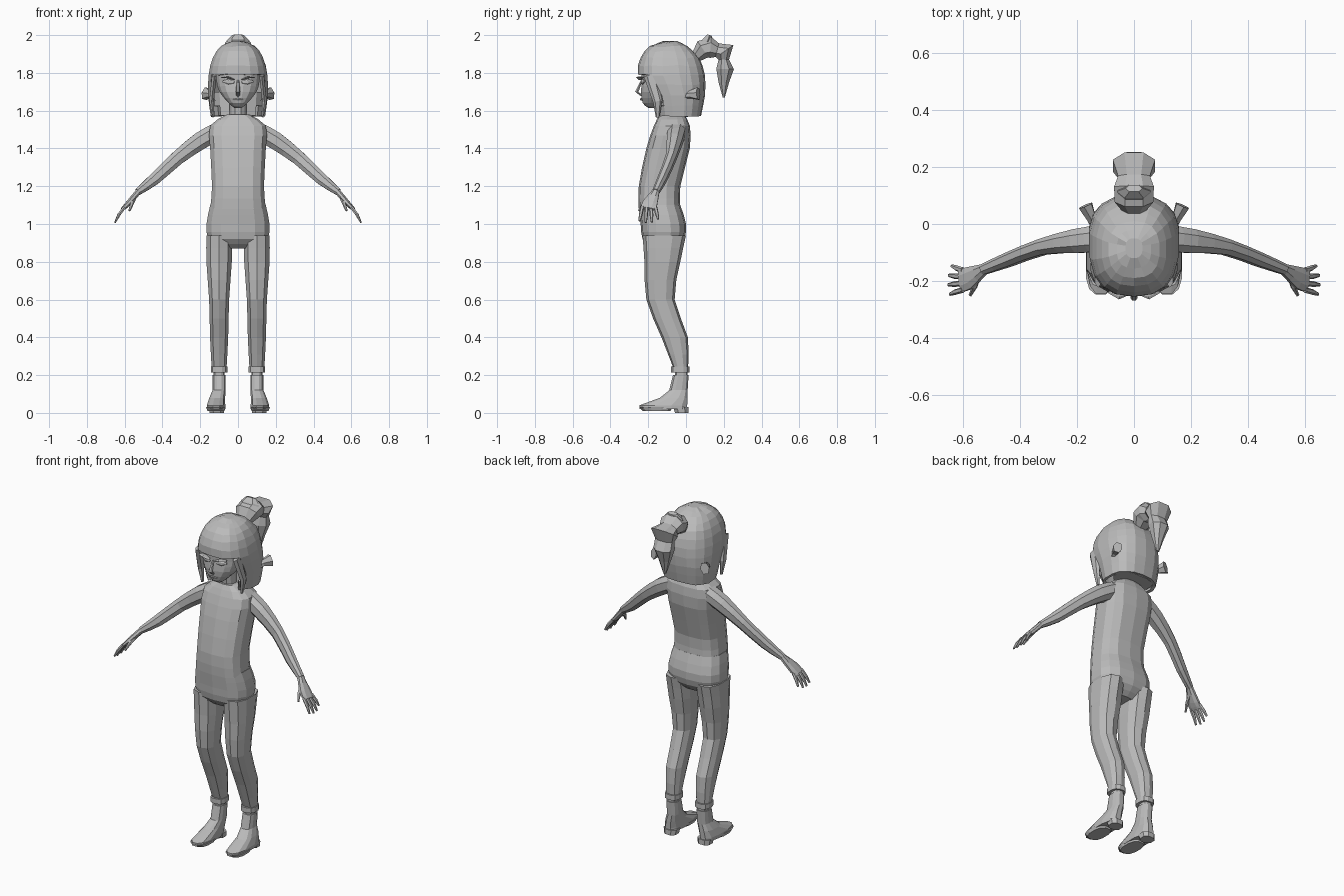
import bpy, bmesh, math, random
from mathutils import Vector

random.seed(4)
if "Cube" in bpy.data.objects:
    bpy.data.objects.remove(bpy.data.objects["Cube"])

clay = bpy.data.materials.new("clay grey")
clay.use_nodes = True
clay.diffuse_color = (.5, .5, .5, 1)
clay.node_tree.nodes["Principled BSDF"].inputs["Base Color"].default_value = clay.diffuse_color


def finish(name, rings, mirror):
    """Bridge the point rings into a capped, flat-shaded mesh."""
    bm = bmesh.new()
    loops = [[bm.verts.new(point) for point in ring] for ring in rings]
    for lower, upper in zip(loops, loops[1:]):
        for i in range(len(lower)):
            bm.faces.new((lower[i - 1], lower[i], upper[i], upper[i - 1]))
    bm.faces.new(loops[0])
    bm.faces.new(loops[-1])
    bmesh.ops.recalc_face_normals(bm, faces=bm.faces)
    mesh = bpy.data.meshes.new(name)
    bm.to_mesh(mesh)
    bm.free()
    mesh.materials.append(clay)
    obj = bpy.data.objects.new(name, mesh)
    bpy.context.collection.objects.link(obj)
    if mirror:
        obj.modifiers.new("Mirror", "MIRROR").use_mirror_merge = False
    return obj


def outline(sides, power):
    """Rounded-square cross-section of unit radius."""
    for i in range(sides):
        angle = math.tau * (i + .5) / sides
        c, s = math.cos(angle), math.sin(angle)
        yield math.copysign(abs(c) ** power, c), math.copysign(abs(s) ** power, s)


def refine(keys):
    """Insert a smooth in-between after every key."""
    padded = [keys[0] * 2 - keys[1], *keys, keys[-1] * 2 - keys[-2]]
    result = []
    for before, start, end, after in zip(padded, padded[1:], padded[2:], padded[3:]):
        result += [start, ((start + end) * 9 - before - after) / 16]
    return result + [keys[-1]]


def level(z, front, back, half, x=0):
    return Vector((z, front, back, half, x))


def joint(x, y, z, thick, wide):
    return Vector((x, y, z, thick, wide))


def stack(name, *levels, sides=12, power=.8, mirror=False, smooth=True, jitter=0):
    """Pile up horizontal cross-sections."""
    rings = []
    for z, front, back, half, x in refine(levels) if smooth else levels:
        rings.append([(x + half * u,
                       (front + back) / 2 + (back - front) / 2 * v,
                       z + random.uniform(-jitter, jitter))
                      for u, v in outline(sides, power)])
    return finish(name, rings, mirror)


def tube(name, *joints, sides=8, across="Y", mirror=False, smooth=False):
    """Sweep cross-sections square to a path; width runs along one axis."""
    path = refine(joints) if smooth else joints
    points = [key.to_3d() for key in path]
    axis = Vector((across == "X", across == "Y", 0))
    rings = []
    for i, key in enumerate(path):
        along = (points[min(i + 1, len(points) - 1)] - points[max(i - 1, 0)]).normalized()
        side = (axis - axis.dot(along) * along).normalized()
        up = along.cross(side)
        rings.append([points[i] + up * key[3] * u + side * key[4] * v
                      for u, v in outline(sides, .9)])
    return finish(name, rings, mirror)


# Shirt and trousers
stack("shirt",
      level(z=1.08, front=-.25, back=-.03, half=.15),
      level(z=1.2, front=-.25, back=-.03, half=.14),
      level(z=1.4, front=-.21, back=.02, half=.15),
      level(z=1.52, front=-.17, back=.02, half=.15),
      level(z=1.58, front=-.14, back=-.01, half=.06), sides=14, power=.7)
stack("trouser_hips",
      level(z=.87, front=-.18, back=-.06, half=.1),
      level(z=.92, front=-.23, back=-.01, half=.16),
      level(z=1, front=-.24, back=0, half=.17),
      level(z=1.1, front=-.25, back=-.03, half=.15), sides=14, power=.75)
stack("trouser_legs",
      level(z=.94, front=-.23, back=0, half=.07, x=.1),
      level(z=.8, front=-.22, back=-.03, half=.07, x=.1),
      level(z=.6, front=-.21, back=-.06, half=.055, x=.1),
      level(z=.4, front=-.13, back=.01, half=.05, x=.1),
      level(z=.22, front=-.06, back=.01, half=.04, x=.1), sides=10, mirror=True)
stack("trouser_cuffs",
      level(z=.215, front=-.08, back=.02, half=.045, x=.1),
      level(z=.245, front=-.08, back=.02, half=.045, x=.1), mirror=True, smooth=False)

# Boots with socks, soles and heels
stack("socks",
      level(z=.18, front=-.06, back=.01, half=.03, x=.1),
      level(z=.23, front=-.06, back=.01, half=.03, x=.1), mirror=True, smooth=False)
stack("boot_uppers",
      level(z=.02, front=-.25, back=.01, half=.05, x=.116),
      level(z=.04, front=-.25, back=.01, half=.05, x=.116),
      level(z=.08, front=-.14, back=.01, half=.043, x=.11),
      level(z=.12, front=-.09, back=.01, half=.036, x=.1),
      level(z=.2, front=-.07, back=.015, half=.036, x=.1), mirror=True, smooth=False)
stack("boot_soles",
      level(z=.01, front=-.23, back=-.08, half=.046, x=.117),
      level(z=.03, front=-.25, back=-.07, half=.053, x=.117), mirror=True, smooth=False)
stack("boot_heels",
      level(z=0, front=-.06, back=.015, half=.04, x=.112),
      level(z=.03, front=-.07, back=.015, half=.044, x=.112), sides=8, mirror=True, smooth=False)

# Arms, palms, fingers and thumbs
tube("arms",
     joint(x=.11, y=-.05, z=1.49, thick=.05, wide=.05),
     joint(x=.2, y=-.06, z=1.44, thick=.05, wide=.045),
     joint(x=.32, y=-.08, z=1.35, thick=.04, wide=.03),
     joint(x=.44, y=-.125, z=1.24, thick=.034, wide=.026),
     joint(x=.53, y=-.16, z=1.17, thick=.02, wide=.02), mirror=True, smooth=True)
tube("palms",
     joint(x=.52, y=-.155, z=1.18, thick=.017, wide=.017),
     joint(x=.58, y=-.19, z=1.11, thick=.015, wide=.042),
     joint(x=.61, y=-.2, z=1.08, thick=.01, wide=.04), mirror=True, smooth=True)
fingers = {"little": .8, "ring": 1, "middle": 1.03, "index": .93}
for i, (finger, reach) in enumerate(fingers.items()):
    lean = .01 * (1.5 - i)
    y = -.197 + 2.3 * lean
    tube(finger + "_fingers",
         joint(x=.6, y=y, z=1.09, thick=.01, wide=.01),
         joint(x=.6 + .03 * reach, y=y + lean / 2, z=1.09 - .04 * reach, thick=.009, wide=.01),
         joint(x=.6 + .05 * reach, y=y + lean, z=1.09 - .08 * reach, thick=.005, wide=.006),
         sides=6, mirror=True)
tube("thumbs",
     joint(x=.55, y=-.18, z=1.14, thick=.013, wide=.013),
     joint(x=.56, y=-.22, z=1.11, thick=.01, wide=.01),
     joint(x=.575, y=-.25, z=1.07, thick=.005, wide=.006), sides=6, across="X", mirror=True)

# Neck, face and features
stack("neck",
      level(z=1.54, front=-.14, back=0, half=.06),
      level(z=1.58, front=-.13, back=-.01, half=.045),
      level(z=1.68, front=-.14, back=-.01, half=.045), smooth=False)
stack("face",
      level(z=1.615, front=-.2, back=-.15, half=.02),
      level(z=1.64, front=-.23, back=-.12, half=.05),
      level(z=1.7, front=-.24, back=-.05, half=.1),
      level(z=1.76, front=-.235, back=-.02, half=.116),
      level(z=1.83, front=-.24, back=-.02, half=.115), sides=16, power=.85)
tube("nose",
     joint(x=0, y=-.235, z=1.76, thick=.005, wide=.006),
     joint(x=0, y=-.26, z=1.7, thick=.01, wide=.012),
     joint(x=0, y=-.235, z=1.68, thick=.006, wide=.01), sides=6, across="X")
tube("lips",
     joint(x=-.026, y=-.23, z=1.658, thick=.003, wide=.003),
     joint(x=0, y=-.237, z=1.66, thick=.008, wide=.007),
     joint(x=.026, y=-.23, z=1.658, thick=.003, wide=.003), sides=6)
tube("eyes",
     joint(x=.02, y=-.235, z=1.75, thick=.005, wide=.004),
     joint(x=.05, y=-.23, z=1.753, thick=.015, wide=.01),
     joint(x=.08, y=-.22, z=1.755, thick=.005, wide=.004), mirror=True)
tube("eyelashes",
     joint(x=.02, y=-.24, z=1.764, thick=.003, wide=.01),
     joint(x=.05, y=-.245, z=1.776, thick=.005, wide=.02),
     joint(x=.085, y=-.23, z=1.775, thick=.003, wide=.014), sides=6, mirror=True)

# Hair: a thick shell, open underneath and in front of the face
hair = stack("hair",
             level(z=1.57, front=-.16, back=.08, half=.145),
             level(z=1.68, front=-.19, back=.1, half=.16),
             level(z=1.79, front=-.255, back=.1, half=.157),
             level(z=1.88, front=-.24, back=.07, half=.134),
             level(z=1.94, front=-.19, back=.01, half=.09),
             level(z=1.966, front=-.12, back=-.05, half=.03), sides=18, jitter=.004)
bm = bmesh.new()
bm.from_mesh(hair.data)
opening = []
for face in bm.faces:
    x, y, z = face.calc_center_median()
    underside = abs(face.normal.z) > .9 and z < 1.6
    if underside or (z < 1.78 and y < -.13 and abs(x) < .135):
        opening.append(face)
bmesh.ops.delete(bm, geom=opening, context="FACES")
bm.to_mesh(hair.data)
bm.free()
shell = hair.modifiers.new("Thickness", "SOLIDIFY")
shell.thickness = .018
stack("hair_nape",
      level(z=1.575, front=-.08, back=.06, half=.12),
      level(z=1.7, front=-.08, back=.07, half=.13), smooth=False)
tube("front_locks",
     joint(x=.125, y=-.19, z=1.79, thick=.014, wide=.035),
     joint(x=.14, y=-.15, z=1.65, thick=.014, wide=.025),
     joint(x=.13, y=-.15, z=1.565, thick=.006, wide=.01), sides=6, mirror=True)
tube("side_tufts",
     joint(x=.14, y=0, z=1.675, thick=.016, wide=.016),
     joint(x=.15, y=.02, z=1.685, thick=.02, wide=.018),
     joint(x=.17, y=.065, z=1.69, thick=.036, wide=.026), sides=6, mirror=True)

# Ponytail: bun, pinch, swell and tapering tip
tube("ponytail",
     joint(x=0, y=.05, z=1.88, thick=.03, wide=.04),
     joint(x=0, y=.09, z=1.925, thick=.055, wide=.073),
     joint(x=0, y=.13, z=1.935, thick=.06, wide=.075),
     joint(x=0, y=.165, z=1.92, thick=.04, wide=.06),
     joint(x=0, y=.205, z=1.915, thick=.06, wide=.08),
     joint(x=0, y=.2, z=1.87, thick=.03, wide=.06),
     joint(x=0, y=.207, z=1.82, thick=.05, wide=.06),
     joint(x=0, y=.2, z=1.75, thick=.03, wide=.035),
     joint(x=0, y=.2, z=1.67, thick=.006, wide=.01), across="X")
tube("bun_crest",
     joint(x=0, y=.085, z=1.93, thick=.03, wide=.05),
     joint(x=0, y=.115, z=1.97, thick=.03, wide=.06),
     joint(x=0, y=.125, z=2, thick=.014, wide=.03), sides=6, across="X")
